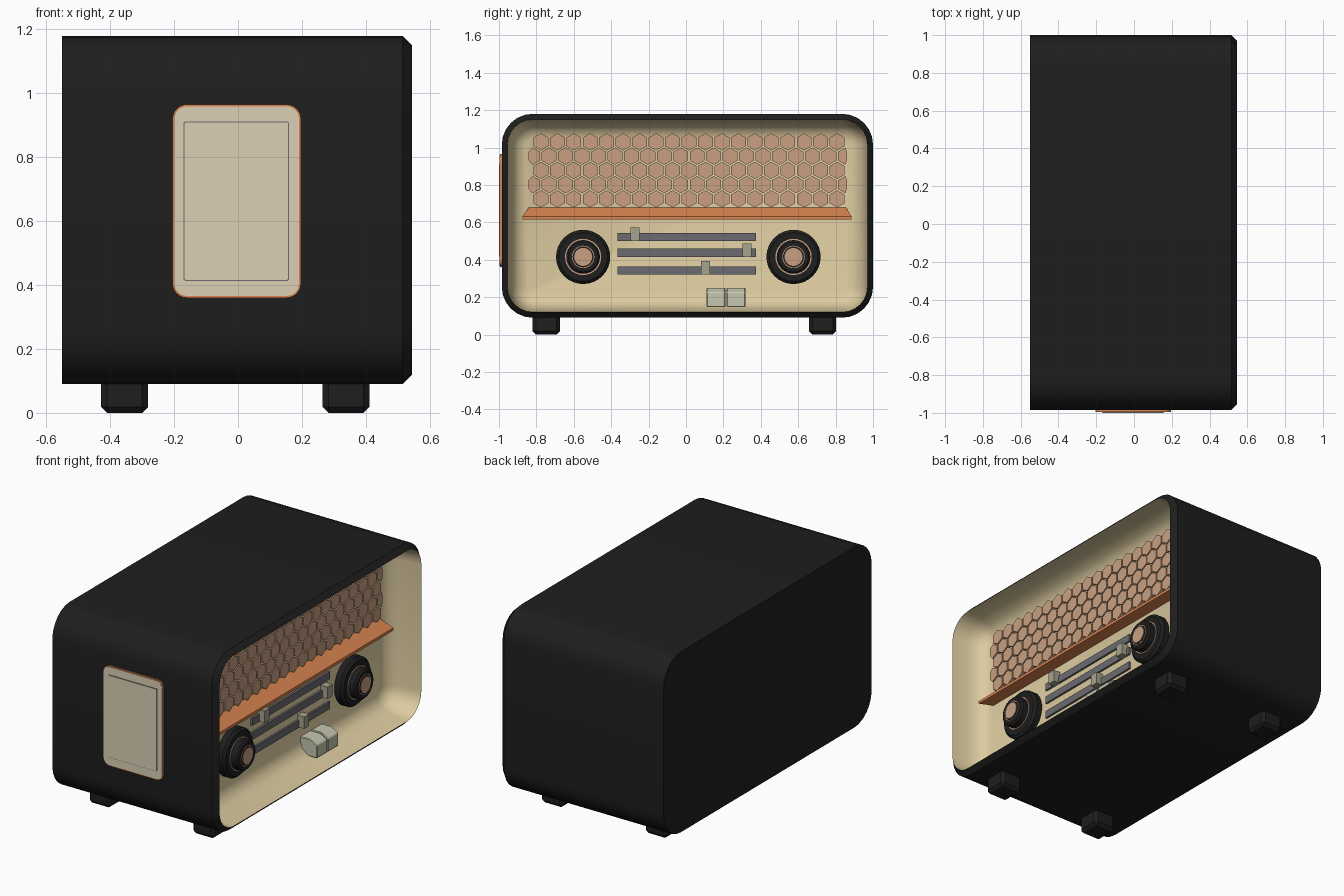
import bpy, bmesh, math
from mathutils import Vector

if "Cube" in bpy.data.objects:
    bpy.data.objects.remove(bpy.data.objects["Cube"])


def material(name, rgb):
    m = bpy.data.materials.new(name)
    m.diffuse_color = (*rgb, 1)
    m.use_nodes = True
    m.node_tree.nodes["Principled BSDF"].inputs["Base Color"].default_value = m.diffuse_color
    return m


BLACK = material("black", (0.013, 0.013, 0.013))
CREAM = material("cream", (0.72, 0.60, 0.35))
PALE = material("pale_cream", (0.72, 0.63, 0.46))
ORANGE = material("orange", (0.69, 0.23, 0.08))
SALMON = material("salmon", (0.58, 0.35, 0.22))
GREY = material("grey", (0.15, 0.15, 0.165))
HANDLE = material("handle", (0.38, 0.37, 0.27))
BUTTON = material("button", (0.57, 0.57, 0.43))


def round_rect(u0, u1, v0, v1, r, inset=0.0, n=6):
    """Counter-clockwise rounded rectangle, optionally shrunk."""
    u0, u1, v0, v1 = u0 + inset, u1 - inset, v0 + inset, v1 - inset
    r = max(r - inset, 0.004)
    pts = []
    for k, (cu, cv) in enumerate([(u1 - r, v0 + r), (u1 - r, v1 - r), (u0 + r, v1 - r), (u0 + r, v0 + r)]):
        for i in range(n + 1):
            t = math.radians(-90 + 90 * k + 90 * i / n)
            pts.append((cu + r * math.cos(t), cv + r * math.sin(t)))
    return pts


def circle(cy, cz, r, n=32):
    return [(cy + r * math.cos(math.tau * i / n), cz + r * math.sin(math.tau * i / n)) for i in range(n)]


def rect(y0, y1, z0, z1):
    return [(y0, z0), (y1, z0), (y1, z1), (y0, z1)]


def along_x(a, u, v):
    return Vector((a, u, v))


def along_minus_y(a, u, v):
    return Vector((u, -a, v))


def loft(bm, rings, axis=along_x, cap_start=True, cap_end=True):
    """Bridge a list of (depth, outline) rings."""
    loops = [[bm.verts.new(axis(a, u, v)) for u, v in pts] for a, pts in rings]
    for lo, hi in zip(loops, loops[1:]):
        for j in range(len(lo)):
            k = (j + 1) % len(lo)
            bm.faces.new((lo[j], lo[k], hi[k], hi[j]))
    if cap_start:
        bm.faces.new(loops[0][::-1])
    if cap_end:
        bm.faces.new(loops[-1])


def part(name, mat, shapes, smooth=None, bevel=0.0, **kw):
    """One object from one or more lofts."""
    bm = bmesh.new()
    for rings in shapes:
        loft(bm, rings, **kw)
    if bevel:
        bmesh.ops.bevel(bm, geom=bm.edges[:], offset=bevel, segments=1, affect='EDGES')
    me = bpy.data.meshes.new(name)
    bm.to_mesh(me)
    bm.free()
    me.materials.append(mat)
    ob = bpy.data.objects.new(name, me)
    bpy.context.collection.objects.link(ob)
    if smooth:
        bpy.ops.object.select_all(action='DESELECT')
        ob.select_set(True)
        bpy.context.view_layer.objects.active = ob
        bpy.ops.object.shade_smooth_by_angle(angle=math.radians(smooth))
    return ob


# Cabinet shell with chamfered front rim
def cabinet(inset):
    return round_rect(-0.985, 1.0, 0.09, 1.18, 0.165, inset)


part("cabinet", BLACK, [[(-0.55, cabinet(0)), (0.515, cabinet(0)), (0.545, cabinet(0.03))]],
     smooth=30, cap_end=False)

# Cream dished front panel
part("front_panel", CREAM, [[(0.545, cabinet(0.03)), (0.45, cabinet(0.042)), (0.39, cabinet(0.06)),
                             (0.355, cabinet(0.09)), (0.34, cabinet(0.13))]],
     smooth=50, cap_start=False)

# Honeycomb speaker grille
cells = []
PITCH = 0.088
for row in range(5):
    z = 1.03 - row * PITCH * 0.866
    odd = row % 2
    for col in range(19 + odd):
        y = -0.776 + PITCH * (col - odd / 2)
        pts = []
        for i in range(6):
            t = math.radians(30 + 60 * i)
            pts.append((min(max(y + 0.046 * math.cos(t), -0.842), 0.86), z + 0.046 * math.sin(t)))
        cells.append([(0.335, pts), (0.362, pts)])
part("speaker_grille", SALMON, cells)

# Sloped shelf below the grille
part("shelf", ORANGE, [[(0.33, rect(-0.84, 0.855, 0.615, 0.68)), (0.345, rect(-0.84, 0.855, 0.615, 0.68)),
                        (0.418, rect(-0.875, 0.885, 0.615, 0.632))]])

# Knobs with trim rings and caps
for side, y in (("left", -0.55), ("right", 0.575)):
    z = 0.415
    part(side + "_knob", BLACK, [
        [(0.33, circle(y, z, 0.135)), (0.345, circle(y, z, 0.145)), (0.38, circle(y, z, 0.145)),
         (0.395, circle(y, z, 0.13)), (0.395, circle(y, z, 0.09)), (0.435, circle(y, z, 0.09)),
         (0.445, circle(y, z, 0.08))]], smooth=30)
    part(side + "_knob_trim", SALMON, [
        [(0.39, circle(y, z, 0.097)), (0.399, circle(y, z, 0.097))],
        [(0.44, circle(y, z, 0.060)), (0.447, circle(y, z, 0.060))]], smooth=30)
    part(side + "_knob_inner", BLACK, [[(0.44, circle(y, z, 0.056)), (0.449, circle(y, z, 0.056))]], smooth=30)
    part(side + "_knob_cap", SALMON, [[(0.44, circle(y, z, 0.048)), (0.452, circle(y, z, 0.048))]], smooth=30)

# Slider tracks and handles
for i, (z, y) in enumerate([(0.50, -0.297), (0.415, 0.302), (0.32, 0.08)], 1):
    track = rect(-0.365, 0.375, z, z + 0.044)
    part(f"slider_track_{i}", GREY, [[(0.335, track), (0.352, track)]])
    grip = rect(y, y + 0.049, z, z + 0.072)
    part(f"slider_handle_{i}", HANDLE, [[(0.335, grip), (0.385, grip)]])

# Push buttons with slanted top front
for i, y in enumerate((0.11, 0.217), 1):
    back, front = rect(y, y + 0.1, 0.147, 0.25), rect(y, y + 0.1, 0.147, 0.225)
    part(f"push_button_{i}", BUTTON, [[(0.335, back), (0.405, back), (0.45, front)]], bevel=0.004)

# Side plate on the -y wall
def plate(inset):
    return round_rect(-0.205, 0.197, 0.36, 0.965, 0.045, inset)


def inner_plate(inset):
    return round_rect(-0.17, 0.16, 0.413, 0.912, 0.004, inset, 1)


for name, mat, outline, depth in (("side_plate_trim", ORANGE, plate(0), 0.994),
                                  ("side_plate", PALE, plate(0.006), 0.996),
                                  ("side_plate_groove", GREY, inner_plate(0), 0.998),
                                  ("side_plate_inset", PALE, inner_plate(0.003), 1.0)):
    part(name, mat, [[(0.97, outline), (depth, outline)]], axis=along_minus_y)

# Feet
for xn, x in (("rear", -0.355), ("front", 0.338)):
    for yn, y in (("left", -0.747), ("right", 0.73)):
        base = rect(y - 0.073, y + 0.073, 0.0, 0.13)
        part(f"{xn}_{yn}_foot", BLACK, [[(x - 0.073, base), (x + 0.073, base)]], bevel=0.018)
